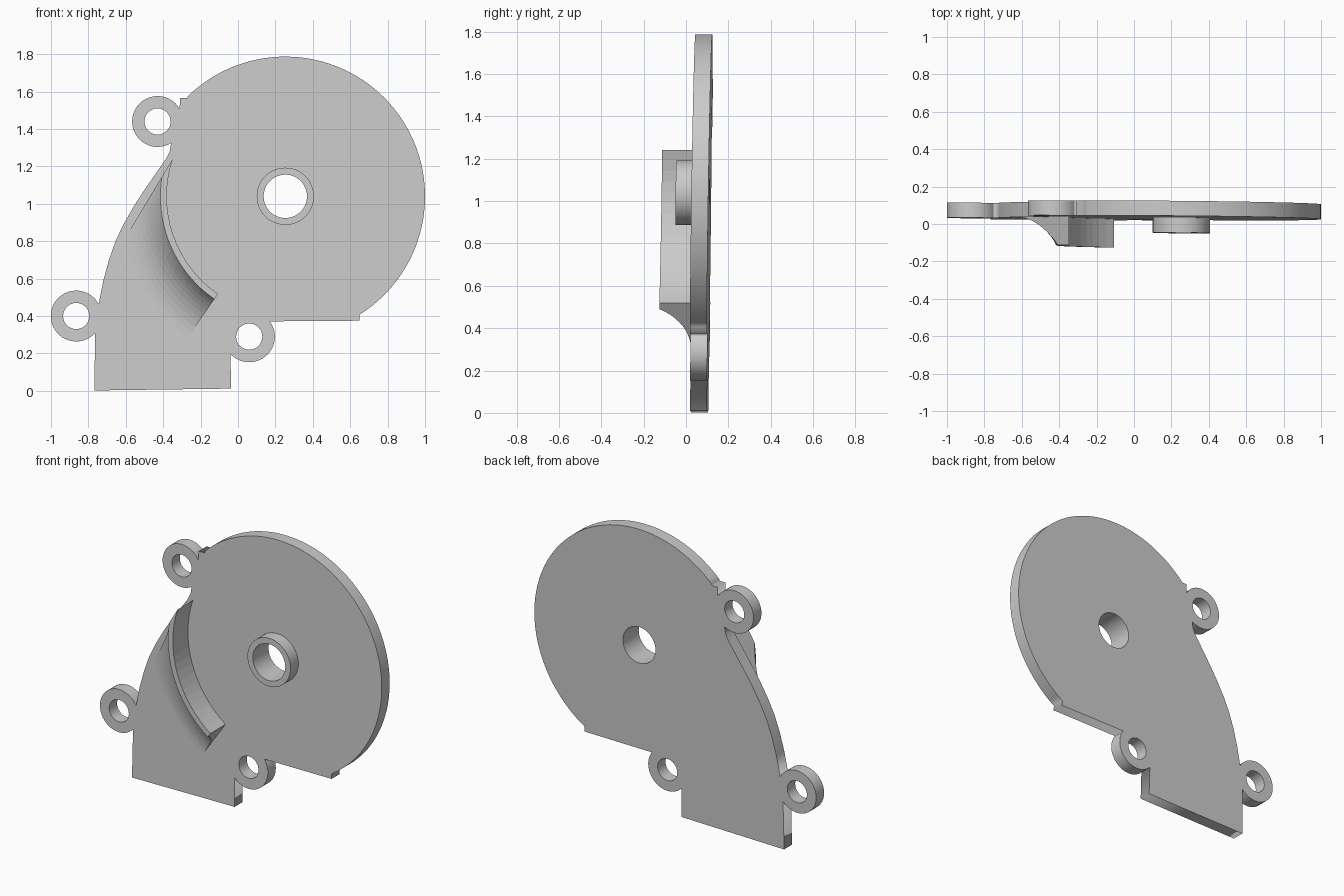
import bpy, bmesh
from math import sin, cos, radians, pi, acos, atan2, asin
from mathutils import Matrix

if "Cube" in bpy.data.objects:
    bpy.data.objects.remove(bpy.data.objects["Cube"])

# Local frame: (x, height, depth toward the front). The plate leans slightly.
TILT = Matrix(((1, 0, 0, 0), (-0.009, 0.0157, -1, 0.018), (0, 1, 0, 0), (0, 0, 0, 1)))
CX, CZ = 0.253, 1.04


def arc(cx, cz, r, a0, a1, n):
    return [(cx + r * cos(radians(a0 + (a1 - a0) * i / n)),
             cz + r * sin(radians(a0 + (a1 - a0) * i / n))) for i in range(n + 1)]


def circle(cx, cz, r, n=48):
    return arc(cx, cz, r, 0, 360, n)[:-1]


def slab(name, loops, w0, w1):
    """Fill closed loops (first outer, rest holes) and extrude from w0 to w1."""
    cu = bpy.data.curves.new(name, 'CURVE')
    cu.dimensions = '2D'
    cu.fill_mode = 'BOTH'
    cu.extrude = (w1 - w0) / 2
    for pts in loops:
        sp = cu.splines.new('POLY')
        sp.points.add(len(pts) - 1)
        for p, (x, z) in zip(sp.points, pts):
            p.co = (x, z, 0, 1)
        sp.use_cyclic_u = True
    ob = bpy.data.objects.new(name, cu)
    bpy.context.collection.objects.link(ob)
    bpy.ops.object.select_all(action='DESELECT')
    ob.select_set(True)
    bpy.context.view_layer.objects.active = ob
    bpy.ops.object.convert(target='MESH')
    bm = bmesh.new()
    bm.from_mesh(ob.data)
    bmesh.ops.remove_doubles(bm, verts=bm.verts, dist=1e-5)
    bmesh.ops.translate(bm, verts=bm.verts, vec=(0, 0, (w0 + w1) / 2))
    bm.transform(TILT)
    bmesh.ops.recalc_face_normals(bm, faces=bm.faces)
    bm.to_mesh(ob.data)
    bm.free()
    return ob


# Cover plate: disc, neck and three screw lugs in one outline
lugs = [(-0.43, 1.44), (-0.865, 0.40), (0.06, 0.29)]
outline = [(0.65, 0.375)]
outline += arc(CX, CZ, 0.747, -58, 134.5, 64)
outline += [(-0.27, 1.565), (-0.31, 1.565)]
outline += arc(*lugs[0], 0.136, 30, 302, 36)
outline += [(-0.365, 1.28), (-0.385, 1.24), (-0.50, 1.075), (-0.555, 0.99),
            (-0.61, 0.895), (-0.655, 0.80), (-0.69, 0.70), (-0.72, 0.59)]
outline += arc(*lugs[1], 0.136, 28, 318, 36)
outline += [(-0.768, 0.002), (-0.037, 0.012)]
outline += arc(*lugs[2], 0.137, 223, 396.5, 30)
holes = [circle(x, z, 0.07, 32) for x, z in lugs] + [circle(CX, CZ, 0.116)]
slab("cover_plate", [outline] + holes, -0.08, 0)

# Shaft boss
slab("shaft_boss", [circle(CX, CZ, 0.153), circle(CX, CZ, 0.116)], 0, 0.08)

# Curved guide rib: upright inner wall, narrow crest, concave outer fillet
R0, R1, R2, H = 0.634, 0.668, 0.909, 0.153
FR = ((R2 - R1) ** 2 + H * H) / (2 * H)
amax = asin((R2 - R1) / FR)
profile = [(R0, -0.01), (R0, H)]
for i in range(11):
    a = amax * (1 - i / 10)
    profile.append((R2 - FR * sin(a), FR * (1 - cos(a))))
profile.append((R2, -0.01))

SEG = 16
END = radians(235.4)
bm = bmesh.new()
rows = []
for r, w in profile:
    # upper end is cut along a straight line, lower end is radial
    start = radians(148.9) + acos(0.619 / r)
    rows.append([bm.verts.new((CX + r * cos(t), CZ + r * sin(t), w))
                 for t in (start + (END - start) * k / SEG for k in range(SEG + 1))])
for j in range(len(rows)):
    a, b = rows[j], rows[(j + 1) % len(rows)]
    for k in range(SEG):
        bm.faces.new((a[k], a[k + 1], b[k + 1], b[k]))
bm.faces.new([r[0] for r in rows])
bm.faces.new([r[-1] for r in reversed(rows)])
bm.transform(TILT)
bmesh.ops.recalc_face_normals(bm, faces=bm.faces)
me = bpy.data.meshes.new("guide_rib")
bm.to_mesh(me)
bm.free()
bpy.context.collection.objects.link(bpy.data.objects.new("guide_rib", me))
